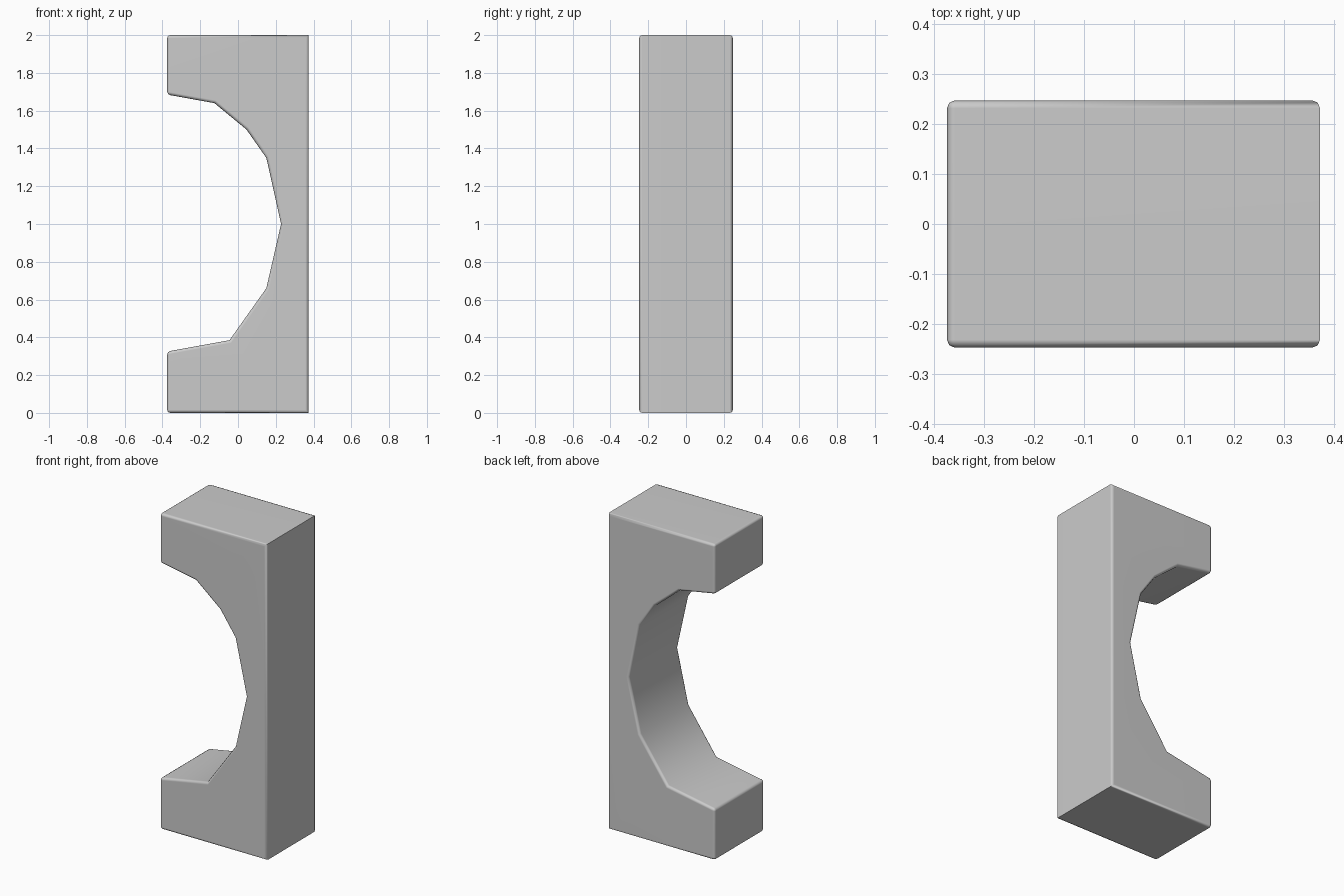
import bpy, bmesh, math

if "Cube" in bpy.data.objects:
    bpy.data.objects.remove(bpy.data.objects["Cube"])

HALF_DEPTH = 0.248
RIGHT = 0.373
LEFT = -0.375

# Side profile (x, z): a block with a faceted notch on its left
profile = [
    (LEFT, 0), (RIGHT, 0), (RIGHT, 2), (LEFT, 2),
    (LEFT, 1.685), (-0.125, 1.64), (0.045, 1.5), (0.15, 1.35), (0.228, 1.0),
    (0.15, 0.66), (-0.045, 0.385), (LEFT, 0.325),
]

bm = bmesh.new()
front = bm.faces.new([bm.verts.new((x, -HALF_DEPTH, z)) for x, z in profile])
ext = bmesh.ops.extrude_face_region(bm, geom=[front])
for v in ext["geom"]:
    if isinstance(v, bmesh.types.BMVert):
        v.co.y = HALF_DEPTH
bmesh.ops.recalc_face_normals(bm, faces=bm.faces)


# Rounded rims and left corners; the right-hand corners stay crisp
def rounded(edge):
    a, b = (v.co for v in edge.verts)
    along_y = abs(a.y - b.y) > 0.1
    return not along_y or a.x < LEFT + 0.01


bmesh.ops.bevel(bm, geom=[e for e in bm.edges if rounded(e)], offset=0.016,
                offset_type='OFFSET', segments=2, profile=0.5, affect='EDGES',
                clamp_overlap=True)
bmesh.ops.recalc_face_normals(bm, faces=bm.faces)

mesh = bpy.data.meshes.new("notched_bracket")
bm.to_mesh(mesh)
bm.free()
bracket = bpy.data.objects.new("notched_bracket", mesh)
bpy.context.collection.objects.link(bracket)

# Soft shading across the rounded rims
bpy.context.view_layer.objects.active = bracket
bracket.select_set(True)
bpy.ops.object.shade_smooth_by_angle(angle=math.radians(50))
weighted = bracket.modifiers.new("even_shading", 'WEIGHTED_NORMAL')
weighted.keep_sharp = True
